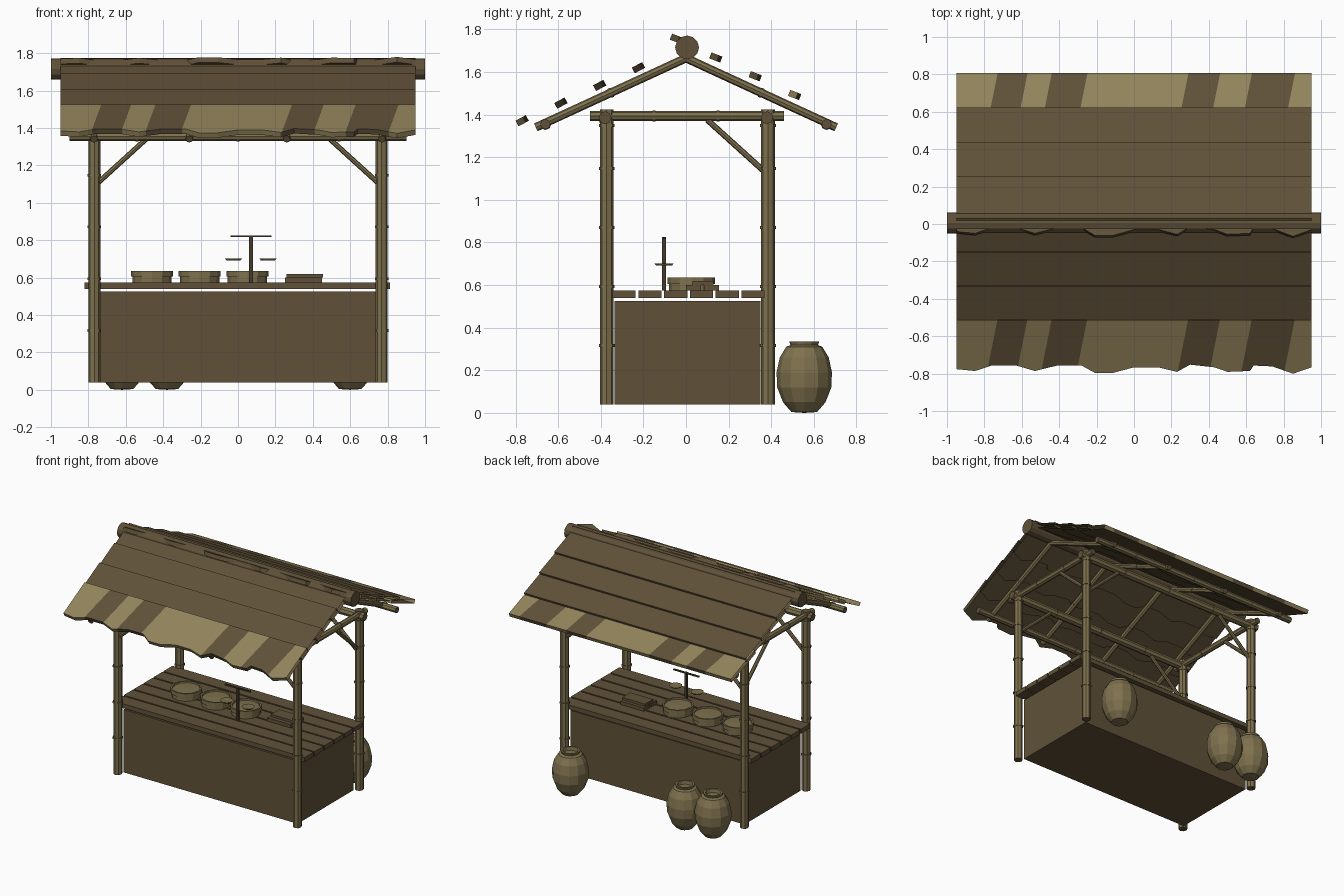
import bpy, bmesh, math
from mathutils import Vector, Matrix

cube = bpy.data.objects.get("Cube")
if cube:
    bpy.data.objects.remove(cube)


def material(name, rgb):
    m = bpy.data.materials.new(name)
    m.use_nodes = True
    m.diffuse_color = (*rgb, 1)
    m.node_tree.nodes["Principled BSDF"].inputs["Base Color"].default_value = (*rgb, 1)
    return m


BROWN = material("brown wood", (.117, .083, .041))
PALE = material("pale straw", (.29, .23, .105))
BAMBOO = material("bamboo", (.21, .165, .075))
DARK = material("dark wood", (.06, .044, .025))


def finish(bm, name, *mats):
    me = bpy.data.meshes.new(name)
    bm.to_mesh(me)
    bm.free()
    for m in mats:
        me.materials.append(m)
    ob = bpy.data.objects.new(name, me)
    bpy.context.collection.objects.link(ob)
    return ob


def add_rod(bm, a, b, r, sides=8):
    a, b = Vector(a), Vector(b)
    d = b - a
    mat = Matrix.Translation((a + b) / 2) @ d.to_track_quat('Z', 'Y').to_matrix().to_4x4()
    bmesh.ops.create_cone(bm, cap_ends=True, segments=sides, radius1=r, radius2=r,
                          depth=d.length, matrix=mat)


def pole(name, a, b, r, nodes=(), sides=8, mats=(BAMBOO, BROWN)):
    """Pole with brown cut ends and raised joints at the given fractions."""
    bm = bmesh.new()
    add_rod(bm, a, b, r, sides)
    a, b = Vector(a), Vector(b)
    step = (b - a).normalized() * .007
    for f in nodes:
        c = a.lerp(b, f)
        add_rod(bm, c - step, c + step, r * 1.15, sides)
    for f in bm.faces:
        f.material_index = int(len(f.verts) > 4 and len(mats) > 1)
    return finish(bm, name, *mats)


def box(name, x0, x1, y0, y1, z0, z1, mat):
    bm = bmesh.new()
    size = Matrix.Diagonal((x1 - x0, y1 - y0, z1 - z0, 1))
    centre = Matrix.Translation(((x0 + x1) / 2, (y0 + y1) / 2, (z0 + z1) / 2))
    bmesh.ops.create_cube(bm, size=1, matrix=centre @ size)
    return finish(bm, name, mat)


def lathe(name, profile, x, y, mat, sides=12):
    bm = bmesh.new()
    vs = [bm.verts.new((x + r, y, z)) for r, z in profile]
    es = [bm.edges.new(p) for p in zip(vs, vs[1:])]
    bmesh.ops.spin(bm, geom=vs + es, cent=(x, y, 0), axis=(0, 0, 1),
                   angle=math.tau, steps=sides, use_merge=False)
    bmesh.ops.remove_doubles(bm, verts=bm.verts, dist=.0005)
    bmesh.ops.recalc_face_normals(bm, faces=bm.faces)
    return finish(bm, name, mat)


# Roof sheets: straight on one edge, wavy on the other, open at the gable ends
HEM = [(-.95, 0), (-.85, .01), (-.76, -.02), (-.63, -.02), (-.53, .01), (-.41, -.02),
       (-.28, -.02), (-.21, .02), (-.11, .02), (0, -.01), (.13, -.01), (.23, .015),
       (.3, -.025), (.43, -.01), (.5, .015), (.62, .01), (.64, -.02), (.74, -.015),
       (.85, .025), (.95, -.01)]
STRIPES = [(-.73, -.57), (-.44, -.25), (.29, .46), (.63, .86)]


def sheet(name, straight, hem, striped=False):
    p, h = Vector((0, *straight)), Vector((0, *hem))
    d = (h - p).normalized()
    n = Vector((0, -d.z, d.y))
    n *= math.copysign(.015, n.z) / n.length
    bm = bmesh.new()
    rows = []
    for x, off in HEM:
        at = Vector((x, 0, 0))
        low = h + d * off * 1.1
        rows.append([bm.verts.new(at + q) for q in (p + n, low + n, low - n, p - n)])
    for r, s in zip(rows, rows[1:]):
        for i in range(4):
            j = (i + 1) % 4
            bm.faces.new((r[i], r[j], s[j], s[i]))
    bmesh.ops.recalc_face_normals(bm, faces=bm.faces)
    if sum(f.normal.z * f.calc_center_median().dot(n) for f in bm.faces) < 0:
        bmesh.ops.reverse_faces(bm, faces=bm.faces)
    if striped:
        # Slanted painted stripes on the lowest sheet
        mid = max(straight[0], .62) if straight[0] > 0 else straight[0]
        for edge in (e for pair in STRIPES for e in pair):
            bmesh.ops.bisect_plane(bm, geom=bm.verts[:] + bm.edges[:] + bm.faces[:],
                                   plane_co=(edge, mid, 0), plane_no=(1, -.2, 0))
        for f in bm.faces:
            c = f.calc_center_median()
            u = c.x - .2 * (c.y - mid)
            dark = any(lo < u < hi for lo, hi in STRIPES)
            under = abs(f.normal.z) > .6 and (c - p).dot(n) < 0
            f.material_index = int(not dark and not under)
    return finish(bm, name, BROWN, PALE)


for i in range(4):
    y, z = -.223 - .182 * i, 1.62 - .083 * i
    sheet(f"front_roof_sheet_{i + 1}", (y + .26, z + .14), (y, z), i == 3)
    y, z = -.045 + .185 * i, 1.756 - .088 * i
    sheet(f"back_roof_sheet_{i + 1}", (y + .293, z - .112), (y, z), i == 3)

# Ridge log and roof frame
pole("ridge_log", (-1, .005, 1.715), (1, .005, 1.715), .056, sides=12, mats=(BROWN,))
for s, side in ((-1, "front"), (1, "back")):
    pole(f"{side}_purlin", (-.9, s * .66, 1.355), (.9, s * .66, 1.355), .024, (.2, .5, .8))
    pole(f"{side}_beam", (-.82, s * .38, 1.385), (.82, s * .38, 1.385), .03, (.25, .5, .75))
    for i, x in enumerate((-.77, -.26, .26, .77)):
        pole(f"{side}_rafter_{i + 1}", (x, 0, 1.665), (x, s * .705, 1.34), .02, (.5,))

# Corner posts, cross beams and diagonal braces
for sx, side in ((-1, "right"), (1, "left")):
    x = sx * .768
    pole(f"{side}_cross_beam", (x, -.45, 1.393), (x, .46, 1.393), .023, (.33, .66))
    pole(f"{side}_depth_brace", (x, .36, 1.14), (x, .1, 1.375), .014)
    for y, end in ((-.372, "front"), (.385, "back")):
        pole(f"{end}_{side}_post", (x, y, .04), (x, y, 1.425), .032, (.2, .4, .6, .8, .945))
        pole(f"{end}_{side}_width_brace", (sx * .745, y, 1.11), (sx * .47, y, 1.36), .014)

# Counter body and top planks
box("counter_body", -.745, .745, -.335, .35, .04, .525, BROWN)
for i in range(6):
    y = -.345 + .121 * i
    box(f"counter_plank_{i + 1}", -.82, .812, y, y + .109, .54, .574, BROWN)

# Storage jars behind the stall
JAR = [(0, .0), (.06, .004), (.1, .05), (.127, .12), (.13, .19), (.115, .26), (.085, .31),
       (.065, .318), (.07, .335), (.055, .335), (.05, .31), (0, .31)]
for i, x in enumerate((-.62, -.38, .6)):
    lathe(f"jar_{i + 1}", JAR, x, .555, BAMBOO)

# Round baskets with recessed lids
BASKET = [(0, .575), (.105, .575), (.105, .605), (.112, .605), (.112, .636), (.1, .636),
          (.098, .626), (0, .63)]
for i, x in enumerate((-.46, -.205, .05)):
    lathe(f"basket_{i + 1}", BASKET, x, .025, BAMBOO)

# Stack of boards
for i, (y0, y1) in enumerate(((.0, .07), (.085, .155))):
    box(f"board_{i + 1}", .25, .45, y0, y1, .574, .6, BROWN)
box("top_board", .26, .455, .03, .13, .6, .618, BROWN)

# Balance scale
box("scale_pole", .06, .08, -.113, -.093, .574, .826, DARK)
box("scale_arm", -.04, .178, -.109, -.097, .816, .826, DARK)
for x, side in ((-.024, "right"), (.16, "left")):
    lathe(f"{side}_scale_pan", [(0, .692), (.038, .692), (.046, .702), (0, .7)], x, -.103, BAMBOO)
